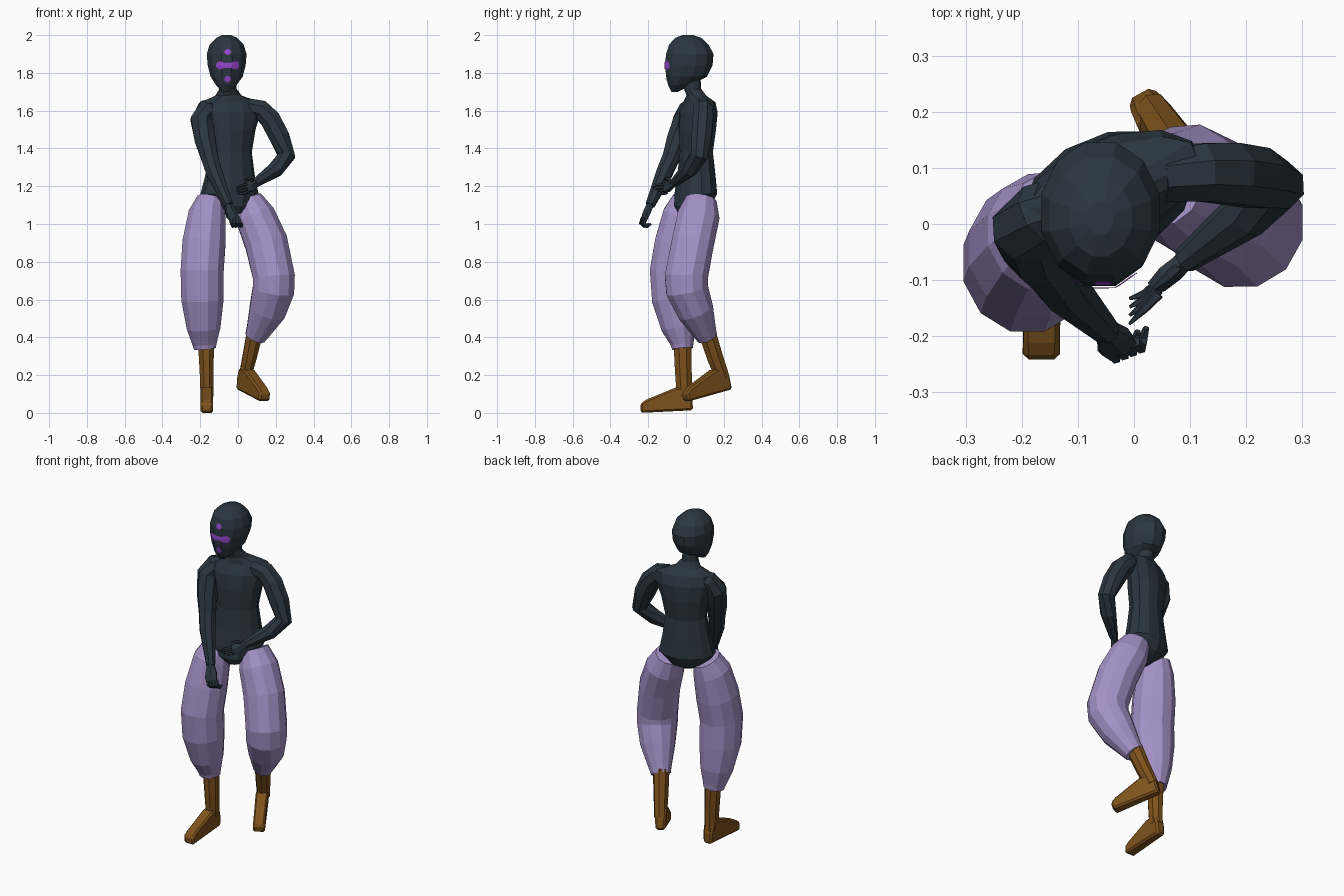
import bpy, bmesh, math
from mathutils import Vector


def material(name, rgb):
    m = bpy.data.materials.new(name)
    m.diffuse_color = (*rgb, 1)
    return m


DARK = material("dark slate", (0.024, 0.037, 0.052))
LILAC = material("lilac cloth", (0.37, 0.285, 0.57))
BROWN = material("brown leather", (0.21, 0.085, 0.012))
VIOLET = material("violet paint", (0.30, 0.06, 0.62))
X, Y, Z = Vector((1, 0, 0)), Vector((0, 1, 0)), Vector((0, 0, 1))


def finish(bm, name, mat):
    bmesh.ops.recalc_face_normals(bm, faces=bm.faces)
    me = bpy.data.meshes.new(name)
    bm.to_mesh(me)
    bm.free()
    me.materials.append(mat)
    ob = bpy.data.objects.new(name, me)
    bpy.context.collection.objects.link(ob)
    return ob


def loft(name, rings, mat, n=8, ref=Y, axis=None):
    """Skin rings (x, y, z, ra[, rb]); ra lies along ref, rb across it."""
    bm = bmesh.new()
    pts = [Vector(r[:3]) for r in rings]
    loops = []
    for i, r in enumerate(rings):
        before = (pts[i] - pts[max(i - 1, 0)]).normalized()
        after = (pts[min(i + 1, len(pts) - 1)] - pts[i]).normalized()
        t = axis or (before + after).normalized()
        a = (ref - t * ref.dot(t)).normalized()
        b = t.cross(a)
        ra, rb = r[3], r[-1]
        loop = []
        for k in range(n):
            w = 2 * math.pi * (k + 0.5) / n
            loop.append(bm.verts.new(pts[i] + a * ra * math.cos(w) + b * rb * math.sin(w)))
        loops.append(loop)
    for p, q in zip(loops, loops[1:]):
        for k in range(n):
            j = (k + 1) % n
            bm.faces.new((p[k], p[j], q[j], q[k]))
    bm.faces.new(loops[0])
    bm.faces.new(loops[-1])
    return finish(bm, name, mat)


# Torso and neck, turned about the vertical
turn = math.radians(22)
loft("torso", [
    (-0.03, 0.01, 1.055, 0.045, 0.05), (-0.04, 0.035, 1.095, 0.105, 0.098),
    (-0.045, 0.052, 1.16, 0.16, 0.108), (-0.042, 0.055, 1.26, 0.135, 0.098),
    (-0.04, 0.055, 1.38, 0.117, 0.085), (-0.04, 0.06, 1.50, 0.138, 0.095),
    (-0.04, 0.065, 1.59, 0.17, 0.088), (-0.04, 0.07, 1.645, 0.165, 0.064),
    (-0.05, 0.055, 1.68, 0.072, 0.05), (-0.053, 0.035, 1.715, 0.046, 0.046),
    (-0.056, 0.03, 1.79, 0.046, 0.046)],
    DARK, 12, Vector((math.cos(turn), math.sin(turn), 0)), Z)

# Head
head = loft("head", [
    (-0.065, -0.06, 1.70, 0.022, 0.018), (-0.062, -0.035, 1.735, 0.056, 0.062),
    (-0.06, 0.003, 1.78, 0.088, 0.112), (-0.06, 0.015, 1.84, 0.104, 0.13),
    (-0.06, 0.02, 1.90, 0.109, 0.13), (-0.06, 0.015, 1.95, 0.093, 0.108),
    (-0.06, 0.012, 1.985, 0.058, 0.072), (-0.06, 0.01, 2.0, 0.025, 0.03)],
    DARK, 12, X, Z)


# Face markings, thin patches laid onto the head
def mark(name, cx, cz, hx, hz, shape):
    bm = bmesh.new()
    bmesh.ops.create_grid(bm, x_segments=12, y_segments=4, size=1)
    for v in bm.verts:
        u, w = v.co.x, v.co.y
        v.co = (cx + hx * u, -0.2, cz + hz * w * shape(u))
    ob = finish(bm, name, VIOLET)
    sw = ob.modifiers.new("lay on head", 'SHRINKWRAP')
    sw.target = head
    sw.wrap_method = 'PROJECT'
    sw.use_project_y = True
    sw.use_positive_direction = True
    sw.use_negative_direction = False
    sw.wrap_mode = 'ABOVE_SURFACE'
    sw.offset = 0.004


disc = lambda u: max(0.25, math.sqrt(max(0, 1 - u * u)))
band = lambda u: (0.8 + 0.2 * math.cos((abs(u) - 0.7) * 6)) * (1 if abs(u) < 0.95 else 0.5)
mark("brow_mark", -0.055, 1.91, 0.016, 0.015, disc)
mark("eye_band", -0.055, 1.84, 0.058, 0.021, band)
mark("chin_mark", -0.055, 1.768, 0.016, 0.017, disc)

# Arms
loft("right_arm", [
    (-0.10, 0.045, 1.622, 0.05), (-0.165, 0.018, 1.605, 0.058), (-0.193, -0.01, 1.55, 0.063),
    (-0.175, -0.045, 1.45, 0.06), (-0.15, -0.08, 1.35, 0.049),
    (-0.125, -0.115, 1.27, 0.046), (-0.05, -0.19, 1.10, 0.026)], DARK)
loft("left_arm", [
    (0.05, 0.085, 1.62, 0.05), (0.12, 0.092, 1.605, 0.056), (0.17, 0.09, 1.555, 0.059),
    (0.22, 0.082, 1.46, 0.058), (0.257, 0.07, 1.36, 0.049),
    (0.20, 0.018, 1.29, 0.045), (0.09, -0.065, 1.215, 0.024)], DARK)

# Hands: flat palm plus thin fingers
loft("right_palm", [(-0.05, -0.19, 1.10, 0.023, 0.02), (-0.035, -0.208, 1.06, 0.036, 0.02),
                    (-0.02, -0.22, 1.025, 0.03, 0.015)], DARK, 6, Vector((1, 0.4, 0)))
loft("left_palm", [(0.09, -0.065, 1.215, 0.021, 0.02), (0.065, -0.088, 1.20, 0.034, 0.018),
                   (0.04, -0.112, 1.19, 0.03, 0.013)], DARK, 6, Vector((0, 0.5, 1)))
for i in range(4):
    o = i * 0.015
    loft(f"right_finger_{i + 1}", [
        (-0.043 + o, -0.228 + o * 0.4, 1.035, 0.010), (-0.033 + o, -0.24 + o * 0.4, 1.005, 0.010),
        (-0.028 + o, -0.222 + o * 0.4, 0.987, 0.009), (-0.023 + o, -0.203 + o * 0.4, 1.0, 0.006)],
        DARK, 5, X)
    loft(f"left_finger_{i + 1}", [
        (0.045, -0.125 + o * 0.5, 1.21 - o, 0.009), (0.018, -0.152 + o * 0.6, 1.205 - o, 0.008),
        (-0.008, -0.178 + o, 1.192 - o * 0.6, 0.003)], DARK, 5, Z)
loft("right_thumb", [(-0.055, -0.205, 1.075, 0.010), (-0.055, -0.225, 1.04, 0.010),
                     (-0.04, -0.24, 1.02, 0.005)], DARK, 5, X)
loft("left_thumb", [(0.08, -0.075, 1.22, 0.010), (0.06, -0.095, 1.24, 0.009),
                    (0.035, -0.115, 1.235, 0.004)], DARK, 5, Z)

# Baggy trouser legs
loft("right_trouser_leg", [
    (-0.145, 0.012, 1.128, 0.074, 0.085), (-0.163, -0.015, 1.05, 0.102, 0.11),
    (-0.18, -0.045, 0.90, 0.118, 0.124), (-0.19, -0.07, 0.75, 0.118, 0.126),
    (-0.188, -0.062, 0.60, 0.116, 0.122), (-0.182, -0.037, 0.45, 0.092, 0.096),
    (-0.177, -0.02, 0.365, 0.066, 0.062), (-0.175, -0.018, 0.34, 0.06, 0.057)],
    LILAC, 12, X)
loft("left_trouser_leg", [
    (0.053, 0.08, 1.128, 0.078, 0.084), (0.092, 0.066, 1.04, 0.108, 0.115),
    (0.15, 0.036, 0.90, 0.117, 0.116), (0.19, 0.002, 0.72, 0.115, 0.118),
    (0.188, 0.006, 0.65, 0.114, 0.116), (0.155, 0.05, 0.54, 0.10, 0.10),
    (0.105, 0.098, 0.43, 0.065, 0.065), (0.09, 0.112, 0.40, 0.056, 0.056)],
    LILAC, 12, X)


# Boots: extruded foot profile with chamfered edges, plus a round shaft
def foot(name, heel, forward):
    f = Vector(forward).normalized()
    s = f.cross(Z).normalized()
    u = s.cross(f)
    profile = [(0, 0, 0.026), (0, 0.06, 0.028), (0.012, 0.12, 0.033), (0.085, 0.125, 0.036),
               (0.245, 0.068, 0.034), (0.277, 0.048, 0.032), (0.277, 0.0, 0.034)]
    bm = bmesh.new()
    sides = [[bm.verts.new(Vector(heel) + f * d + u * h + s * sign * w)
              for d, h, w in profile] for sign in (-1, 1)]
    bm.faces.new(sides[0])
    bm.faces.new(sides[1])
    for i in range(len(profile)):
        j = (i + 1) % len(profile)
        bm.faces.new((sides[0][i], sides[0][j], sides[1][j], sides[1][i]))
    ob = finish(bm, name, BROWN)
    bevel = ob.modifiers.new("chamfer", 'BEVEL')
    bevel.width = 0.01
    bevel.segments = 1


foot("right_boot_foot", (-0.165, 0.037, 0.014), (0, -1, -0.05))
foot("left_boot_foot", (0.01, 0.235, 0.125), (0.47, -0.85, -0.235))
loft("right_boot_shaft", [(-0.17, -0.018, 0.38, 0.046, 0.052), (-0.166, -0.014, 0.22, 0.04, 0.048),
                          (-0.165, -0.008, 0.09, 0.036, 0.044)], BROWN, 8, X)
loft("left_boot_shaft", [(0.09, 0.11, 0.43, 0.046, 0.05), (0.06, 0.155, 0.29, 0.04, 0.046),
                         (0.034, 0.196, 0.18, 0.034, 0.04)], BROWN, 8, X)
